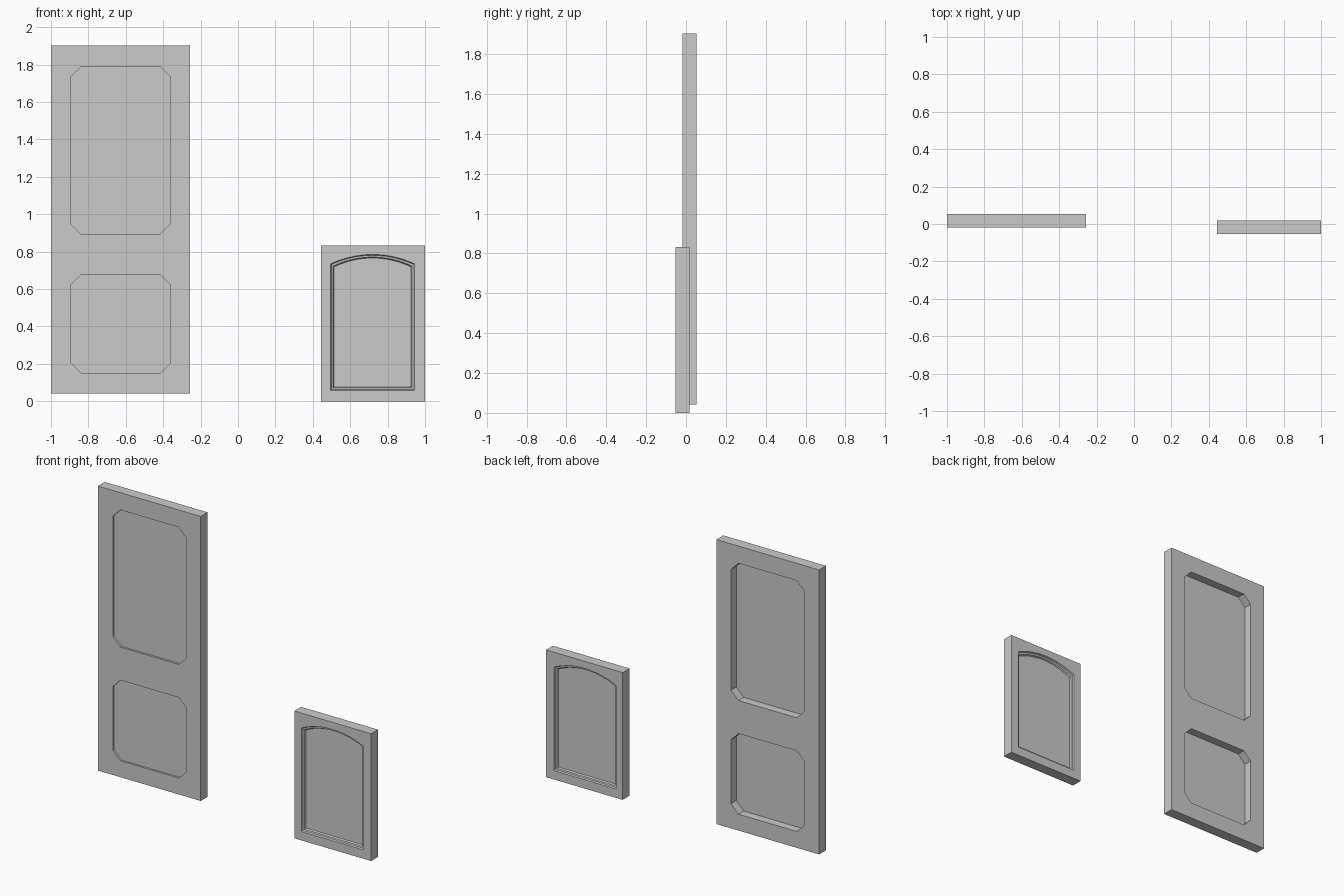
import bpy, bmesh, math
from mathutils import Vector

if "Cube" in bpy.data.objects:
    bpy.data.objects.remove(bpy.data.objects["Cube"])


def make_object(name, bm):
    bmesh.ops.recalc_face_normals(bm, faces=bm.faces[:])
    mesh = bpy.data.meshes.new(name)
    bm.to_mesh(mesh)
    bm.free()
    obj = bpy.data.objects.new(name, mesh)
    bpy.context.collection.objects.link(obj)
    return obj


def slab(name, x0, x1, y0, y1, z0, z1):
    bm = bmesh.new()
    bmesh.ops.create_cube(bm, size=1)
    for v in bm.verts:
        v.co = Vector(((x0 + x1) / 2 + v.co.x * (x1 - x0),
                       (y0 + y1) / 2 + v.co.y * (y1 - y0),
                       (z0 + z1) / 2 + v.co.z * (z1 - z0)))
    return make_object(name, bm)


def inset_loop(pts, d):
    # shrink an outline evenly inside its bounding box
    xs, zs = [p[0] for p in pts], [p[1] for p in pts]
    cx, cz = (min(xs) + max(xs)) / 2, (min(zs) + max(zs)) / 2
    hx, hz = max(xs) - cx, max(zs) - cz
    return [(cx + (x - cx) * (hx - d) / hx, cz + (z - cz) * (hz - d) / hz)
            for x, z in pts]


def carve(door, pts, face_y, direction, profile):
    # sink a stepped recess; profile holds (depth, inset) pairs
    bm = bmesh.new()
    rings = [[bm.verts.new((x, face_y + direction * depth, z))
              for x, z in inset_loop(pts, d)] for depth, d in profile]
    n = len(pts)
    for a, b in zip(rings, rings[1:]):
        for i in range(n):
            j = (i + 1) % n
            bm.faces.new((a[i], a[j], b[j], b[i]))
    bm.faces.new(rings[0])
    bm.faces.new(rings[-1])
    cutter = make_object("recess_cutter", bm)
    cutter.hide_render = True
    mod = door.modifiers.new("recess", 'BOOLEAN')
    mod.operation = 'DIFFERENCE'
    mod.solver = 'EXACT'
    mod.object = cutter
    bpy.context.view_layer.objects.active = door
    bpy.ops.object.modifier_apply(modifier=mod.name)
    bpy.data.objects.remove(cutter)


def chamfered(x0, x1, z0, z1, c):
    return [(x0 + c, z0), (x1 - c, z0), (x1, z0 + c), (x1, z1 - c),
            (x1 - c, z1), (x0 + c, z1), (x0, z1 - c), (x0, z0 + c)]


def arched(x0, x1, z0, spring, rise, seg=14):
    cx, h = (x0 + x1) / 2, (x1 - x0) / 2
    r = (h * h + rise * rise) / (2 * rise)
    a = math.asin(h / r)
    arc = [(cx + r * math.sin(t), spring + rise - r + r * math.cos(t))
           for t in (a - 2 * a * i / seg for i in range(seg + 1))]
    return [(x0, z0), (x1, z0)] + arc


# Tall door: two clipped-corner panels, shallow in front and deep behind
tall = slab("tall_door", -1.0, -0.257, -0.018, 0.053, 0.043, 1.903)
for z0, z1 in ((0.15, 0.677), (0.893, 1.79)):
    outline = chamfered(-0.892, -0.363, z0, z1, 0.054)
    carve(tall, outline, -0.018, 1, [(-0.02, 0), (0.013, 0)])
    carve(tall, outline, 0.053, -1, [(-0.02, 0), (0.054, 0)])

# Small cabinet door: arched moulded panel on both faces
small = slab("small_door", 0.445, 1.0, -0.053, 0.018, 0.0, 0.832)
outline = arched(0.495, 0.944, 0.058, 0.735, 0.05)
moulding = [(-0.02, 0), (0.0, 0), (0.010, 0.004), (0.012, 0.014), (0.022, 0.019)]
carve(small, outline, -0.053, 1, moulding)
carve(small, outline, 0.018, -1, moulding)
